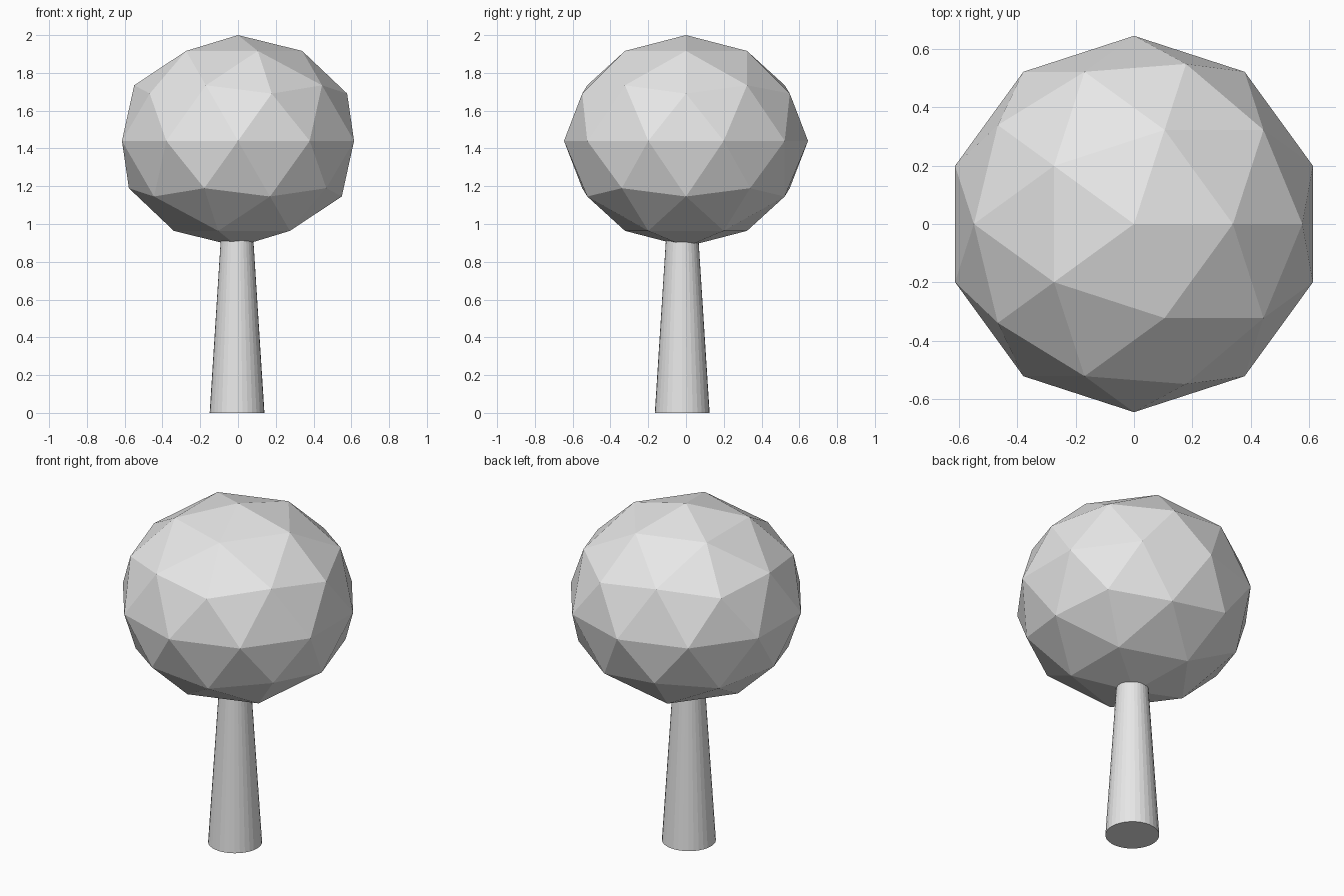
import bpy

if "Cube" in bpy.data.objects:
    bpy.data.objects.remove(bpy.data.objects["Cube"])

# One shared flat grey
grey = bpy.data.materials.new("light_grey")
grey.diffuse_color = (0.8, 0.8, 0.8, 1.0)
grey.use_nodes = True
grey.node_tree.nodes["Principled BSDF"].inputs["Base Color"].default_value = grey.diffuse_color


def finish(name):
    obj = bpy.context.object
    obj.name = name
    obj.data.materials.append(grey)
    return obj


# Faceted crown, slightly flattened in height
bpy.ops.mesh.primitive_ico_sphere_add(subdivisions=2, radius=1, location=(0, 0, 1.44))
crown = finish("crown")
crown.scale = (0.646, 0.646, 0.56)

# Tapered trunk, slightly off centre, reaching into the crown
bpy.ops.mesh.primitive_cone_add(vertices=32, radius1=0.145, radius2=0.081,
                                depth=1.0, location=(-0.005, -0.02, 0.5))
finish("trunk")
